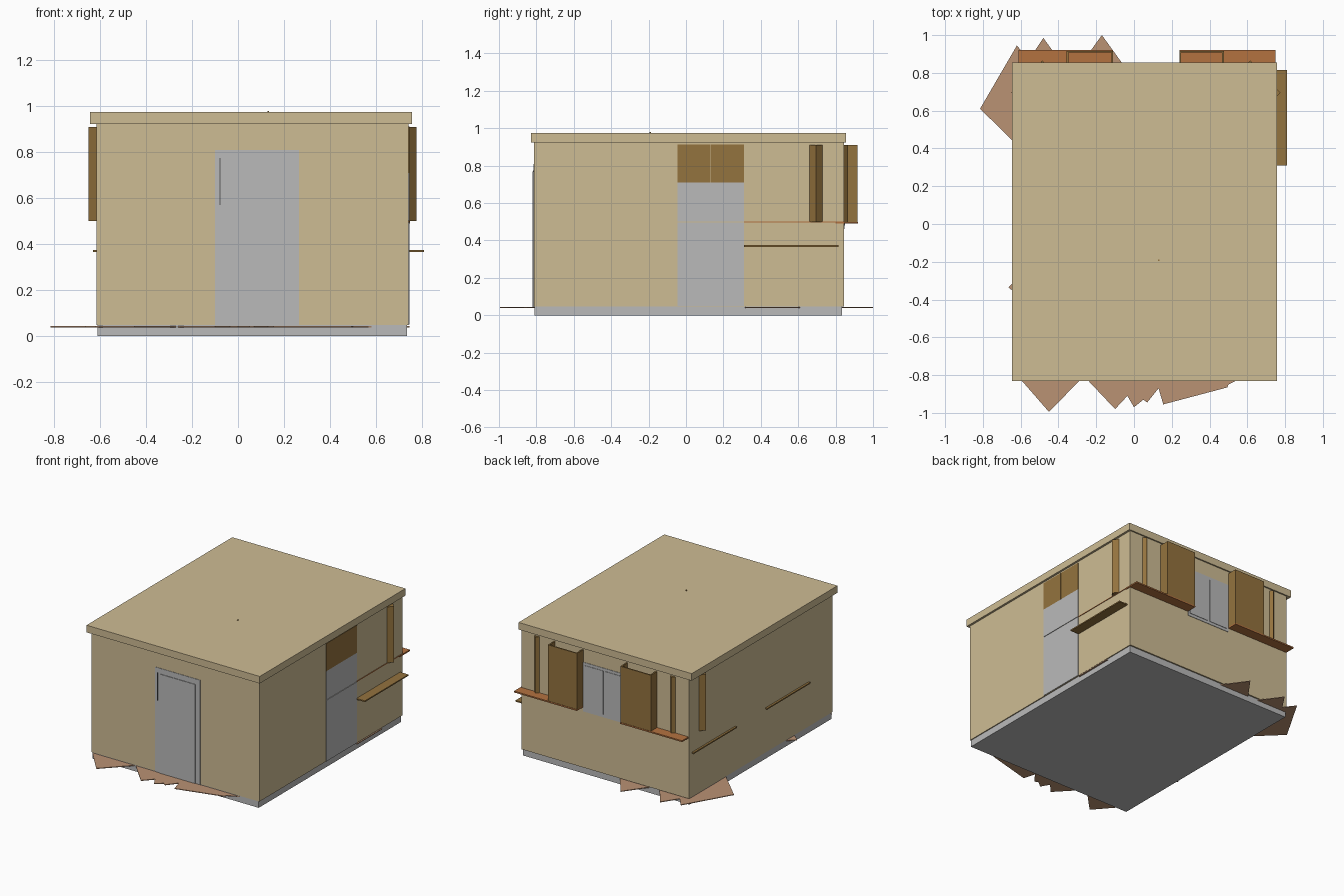
import bpy, bmesh, math

cube = bpy.data.objects.get("Cube")
if cube:
    bpy.data.objects.remove(cube, do_unlink=True)


def material(name, *rgb):
    lin = [((c / 255 + 0.055) / 1.055) ** 2.4 for c in rgb] + [1]
    m = bpy.data.materials.new(name)
    m.use_nodes = True
    m.diffuse_color = lin
    m.node_tree.nodes["Principled BSDF"].inputs["Base Color"].default_value = lin
    return m


TAN = material("tan_wall", 206, 188, 148)
GRAY = material("light_gray", 186, 186, 186)
BROWN = material("wood_brown", 148, 115, 62)
ORANGE = material("counter_orange", 180, 114, 64)
CLAY = material("floor_clay", 186, 146, 116)
DARK = material("dark_gray", 90, 90, 90)


def prism(name, outline, z0, z1, mat):
    """Extrude an outline in plan from z0 up to z1."""
    bm = bmesh.new()
    face = bm.faces.new([bm.verts.new((x, y, z0)) for x, y in outline])
    new = bmesh.ops.extrude_face_region(bm, geom=[face])["geom"]
    up = [v for v in new if isinstance(v, bmesh.types.BMVert)]
    bmesh.ops.translate(bm, verts=up, vec=(0, 0, z1 - z0))
    bmesh.ops.recalc_face_normals(bm, faces=bm.faces)
    me = bpy.data.meshes.new(name)
    bm.to_mesh(me)
    bm.free()
    me.materials.append(mat)
    ob = bpy.data.objects.new(name, me)
    bpy.context.collection.objects.link(ob)
    return ob


def box(name, x, y, z, mat):
    return prism(name, [(x[0], y[0]), (x[1], y[0]), (x[1], y[1]), (x[0], y[1])], z[0], z[1], mat)


def post(name, x, y, r):
    """Square post turned 45 degrees, so a corner pokes out of the wall."""
    prism(name, [(x - r, y), (x, y - r), (x + r, y), (x, y + r)], 0.5, 0.91, BROWN)


# Building shell
LEFT, RIGHT, FRONT, BACK = -0.615, 0.742, -0.813, 0.845
box("foundation", (-0.612, 0.735), (-0.81, 0.835), (0, 0.05), GRAY)
box("walls", (LEFT, RIGHT), (FRONT, BACK), (0.048, 0.925), TAN)
box("roof", (-0.645, 0.757), (-0.83, 0.855), (0.923, 0.975), TAN)

# Front door
box("door_frame", (-0.1, 0.265), (FRONT - 0.003, FRONT + 0.02), (0.045, 0.81), GRAY)
box("door_leaf", (-0.065, 0.228), (FRONT - 0.007, FRONT + 0.02), (0.045, 0.77), GRAY)
box("door_seal", (-0.081, -0.077), (FRONT - 0.005, FRONT), (0.57, 0.775), DARK)

# Back window
box("window_frame", (-0.11, 0.24), (BACK - 0.02, BACK + 0.003), (0.46, 0.82), GRAY)
for i, x in enumerate((-0.095, 0.075)):
    box(f"window_pane_{i}", (x, x + 0.15), (BACK, BACK + 0.006), (0.48, 0.8), GRAY)

# Back counters, open-topped cabinets and posts
for side, span, cab, px in (("right", (0.24, 0.748), (0.24, 0.477), 0.615),
                            ("left", (-0.612, -0.11), (-0.357, -0.11), -0.485)):
    box(f"{side}_counter", span, (0.8, 0.92), (0.49, 0.5), ORANGE)
    box(f"{side}_cabinet_door", cab, (0.908, 0.917), (0.5, 0.91), BROWN)
    for i, x in enumerate((cab[0], cab[1] - 0.01)):
        box(f"{side}_cabinet_side_{i}", (x, x + 0.01), (BACK - 0.01, 0.912), (0.5, 0.91), BROWN)
    post(f"{side}_back_post", px, BACK - 0.005, 0.025)

# Side posts
post("right_side_post", RIGHT - 0.002, 0.695, 0.036)
post("left_side_post", LEFT + 0.001, 0.695, 0.036)

# Refrigerator and the cupboard over it, on the right wall
for name, z in (("fridge_lower", (0.05, 0.497)), ("fridge_upper", (0.501, 0.71))):
    box(name, (0.7, RIGHT + 0.004), (-0.045, 0.31), z, GRAY)
for i, y in enumerate((-0.045, 0.134)):
    box(f"cupboard_door_{i}", (0.7, RIGHT + 0.004), (y, y + 0.176), (0.71, 0.912), BROWN)
box("counter_edge", (0.7, RIGHT + 0.004), (0.31, BACK), (0.496, 0.501), ORANGE)

# Side shelves
box("right_shelf", (0.7, 0.81), (0.31, 0.815), (0.366, 0.375), BROWN)
for i, y in enumerate((0.31, -0.54)):
    box(f"left_shelf_{i}", (-0.63, -0.58), (y, y + 0.5), (0.366, 0.375), BROWN)

# Irregular floor slabs showing past the walls
slabs = [
    [(-0.62, -0.8), (-0.45, -0.995), (-0.26, -0.8)],
    [(-0.27, -0.8), (-0.1, -0.98), (-0.035, -0.91), (0, -0.97), (0.05, -0.93), (0.07, -0.945),
     (0.13, -0.87), (0.155, -0.955), (0.495, -0.865), (0.5, -0.85), (0.6, -0.8)],
    [(-0.58, 0.38), (-0.815, 0.61), (-0.62, 0.945), (-0.5, 0.8)],
    [(-0.59, 0.82), (-0.48, 0.985), (-0.36, 0.82)],
    [(-0.3, 0.82), (-0.17, 1.0), (-0.04, 0.82)],
    [(-0.6, -0.27), (-0.665, -0.335), (-0.6, -0.39)],
    [(0.72, 0.31), (0.746, 0.32), (0.746, 0.6), (0.72, 0.62)],
]
for i, outline in enumerate(slabs):
    prism(f"floor_slab_{i}", outline, 0.038, 0.043, CLAY)

# Tiny vent tip on the roof
box("roof_vent", (0.128, 0.136), (-0.196, -0.188), (0.97, 0.98), BROWN)
